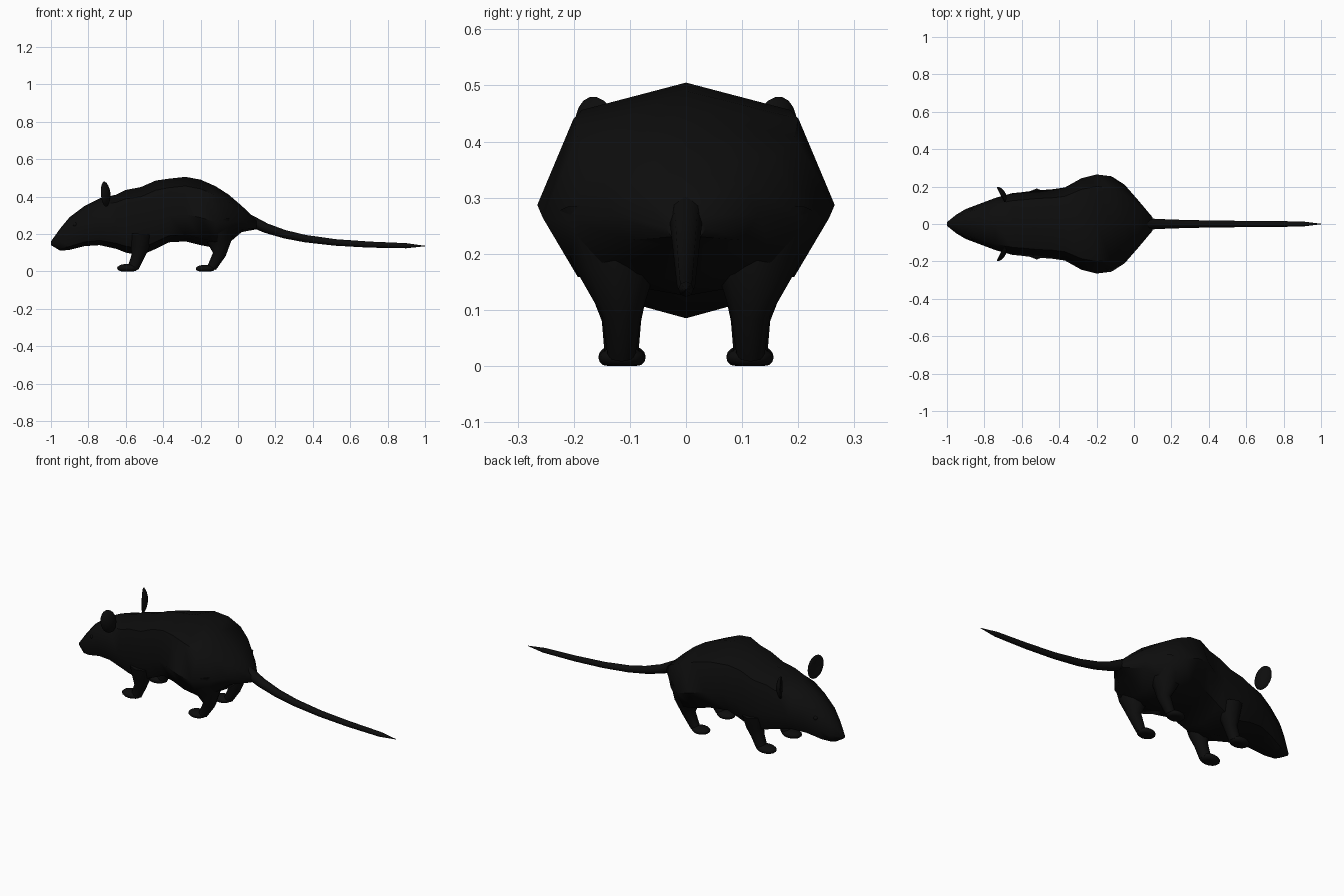
import bpy
import bmesh
from math import cos, sin, exp, pi, radians
from mathutils import Vector, Matrix

old = bpy.data.objects.get("Cube")
if old:
    bpy.data.objects.remove(old)

shade = 0.004
colour = (shade, shade, shade, 1)
fur = bpy.data.materials.new("black fur")
fur.use_nodes = True
fur.diffuse_color = colour
fur.node_tree.nodes["Principled BSDF"].inputs["Base Color"].default_value = colour


def finish(name, bm):
    """Turn a bmesh into a smooth, fur coloured object."""
    bmesh.ops.recalc_face_normals(bm, faces=bm.faces)
    mesh = bpy.data.meshes.new(name)
    bm.to_mesh(mesh)
    bm.free()
    mesh.materials.append(fur)
    obj = bpy.data.objects.new(name, mesh)
    bpy.context.collection.objects.link(obj)
    bpy.ops.object.select_all(action="DESELECT")
    obj.select_set(True)
    bpy.context.view_layer.objects.active = obj
    bpy.ops.object.shade_smooth_by_angle(angle=radians(50))


def loft(name, rings):
    """Skin a row of equal rings and close both ends."""
    bm = bmesh.new()
    loops = [[bm.verts.new(point) for point in ring] for ring in rings]
    for near, far in zip(loops, loops[1:]):
        for i in range(len(near)):
            bm.faces.new((near[i - 1], near[i], far[i], far[i - 1]))
    bm.faces.new(loops[0])
    bm.faces.new(loops[-1])
    finish(name, bm)


def tube(name, points, radii, sides=8):
    """Round tube along points that run mostly lengthwise or upright."""
    points = [Vector(point) for point in points]
    last = len(points) - 1
    across = Vector((0, 1, 0))
    rings = []
    for i, (centre, radius) in enumerate(zip(points, radii)):
        along = points[min(i + 1, last)] - points[max(i - 1, 0)]
        normal = along.cross(across).normalized()
        angles = [2 * pi * k / sides for k in range(sides)]
        rings.append([centre + radius * (across * cos(a) + normal * sin(a)) for a in angles])
    loft(name, rings)


def blob(name, centre, size, turn=Matrix(), cup=0):
    """Ellipsoid, optionally cupped and turned, resting no lower than the ground."""
    bm = bmesh.new()
    bmesh.ops.create_uvsphere(bm, u_segments=14, v_segments=10, radius=1)
    for vert in bm.verts:
        x, y, z = vert.co
        bent = Vector((size[0] * x - cup * (y * y + z * z), size[1] * y, size[2] * z))
        vert.co = turn @ bent + Vector(centre)
        vert.co.z = max(vert.co.z, 0)
    finish(name, bm)


def body_ring(x, width, low, top):
    """Eight sided section, widest a little below half height."""
    middle = low + (top - low) * 0.42
    ring = []
    for k in range(8):
        angle = k * pi / 4
        corner = 1.07 if k % 2 else 1
        height = top - middle if k < 4 else middle - low
        ring.append((x, width * cos(angle) * corner, middle + height * sin(angle) * corner))
    return ring


# Body and head from nose to rump: position, half width, underside, back
stations = [
    (-1, 0.01, 0.14, 0.16),
    (-0.95, 0.05, 0.11, 0.23),
    (-0.9, 0.08, 0.115, 0.29),
    (-0.82, 0.11, 0.135, 0.35),
    (-0.74, 0.14, 0.14, 0.39),
    (-0.65, 0.165, 0.12, 0.41),
    (-0.6, 0.17, 0.1, 0.435),
    (-0.52, 0.18, 0.085, 0.45),
    (-0.44, 0.185, 0.12, 0.485),
    (-0.37, 0.195, 0.155, 0.495),
    (-0.28, 0.245, 0.16, 0.505),
    (-0.2, 0.265, 0.14, 0.49),
    (-0.12, 0.255, 0.125, 0.455),
    (-0.05, 0.21, 0.15, 0.41),
    (0.02, 0.13, 0.21, 0.35),
    (0.1, 0.035, 0.225, 0.275),
]
loft("body", [body_ring(*station) for station in stations])

# Tail sinks and thins quickly at first, then runs level to a point
tail_points, tail_radii = [], []
for x in (0.06, 0.15, 0.25, 0.36, 0.52, 0.7, 0.9, 0.96, 1):
    settle = exp(-x * 4)
    tail_points.append((x, 0, 0.132 + 0.18 * settle))
    tail_radii.append((0.015 + 0.02 * settle) * min(1, (1.01 - x) * 8))
tube("tail", tail_points, tail_radii)


def leg(name, side, path):
    """Leg whose path holds position, height and radius, leaning out above the ankle."""
    points = [(x, side * (0.115 + 0.15 * max(z - 0.1, 0)), z) for x, z, radius in path]
    tube(name, points, [radius for x, z, radius in path])


front_path = [(-0.52, 0.2, 0.06), (-0.525, 0.13, 0.05), (-0.535, 0.08, 0.035), (-0.56, 0.02, 0.03)]
hind_path = [(-0.12, 0.27, 0.1), (-0.1, 0.17, 0.07), (-0.1, 0.09, 0.035), (-0.14, 0.02, 0.025)]

for side, label in ((1, "left"), (-1, "right")):
    # Cupped ears fan outward, with small eyes ahead of them
    fan = Matrix.Rotation(side * radians(28), 3, "Z")
    lean = Matrix.Rotation(side * radians(-14), 3, "X")
    blob(label + "_ear", (-0.7, side * 0.163, 0.413), (0.013, 0.045, 0.068), fan @ lean, 0.012)
    blob(label + "_eye", (-0.87, side * 0.07, 0.25), (0.013, 0.013, 0.013))

    # Legs with flat soled paws pointing at the nose
    leg(label + "_front_leg", side, front_path)
    leg(label + "_hind_leg", side, hind_path)
    blob(label + "_front_paw", (-0.59, side * 0.114, 0.017), (0.058, 0.042, 0.023))
    blob(label + "_hind_paw", (-0.175, side * 0.114, 0.014), (0.052, 0.042, 0.021))
